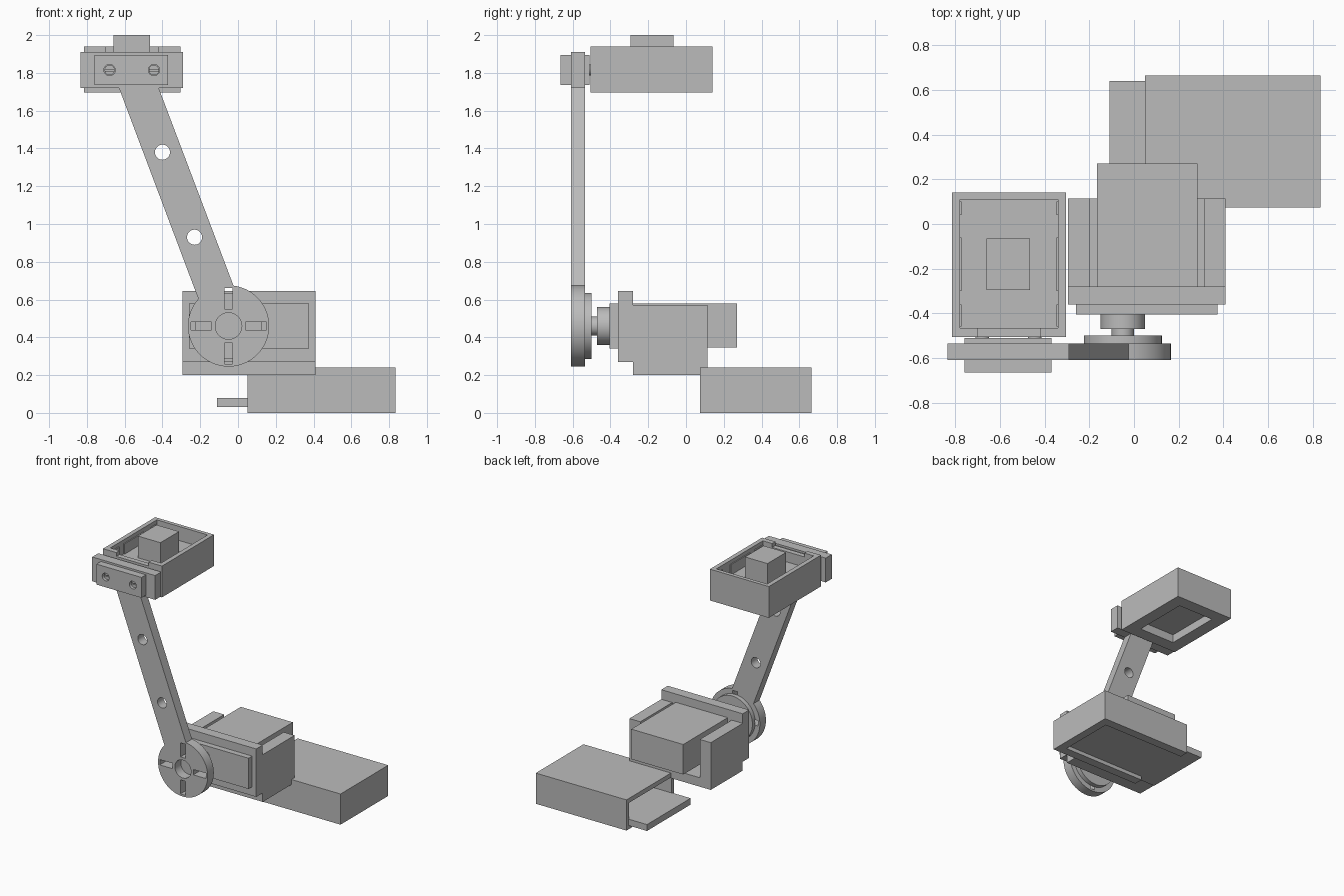
import bpy, bmesh
from math import cos, sin, radians, pi
from mathutils import Matrix

if "Cube" in bpy.data.objects:
    bpy.data.objects.remove(bpy.data.objects["Cube"], do_unlink=True)

grey = bpy.data.materials.new("plain grey")
grey.use_nodes = True
COLOUR = (0.5, 0.5, 0.5, 1)
grey.diffuse_color = COLOUR
grey.node_tree.nodes["Principled BSDF"].inputs["Base Color"].default_value = COLOUR


def finish(bm, name):
    bmesh.ops.recalc_face_normals(bm, faces=bm.faces)
    mesh = bpy.data.meshes.new(name)
    bm.to_mesh(mesh)
    bm.free()
    mesh.materials.append(grey)
    ob = bpy.data.objects.new(name, mesh)
    bpy.context.collection.objects.link(ob)
    return ob


def box(name, xs, ys, zs):
    """Box given by its range on each axis."""
    bm = bmesh.new()
    bmesh.ops.create_cube(bm, size=1)
    spans = (xs, ys, zs)
    for v in bm.verts:
        v.co = [(s[0] + s[1]) / 2 + c * (s[1] - s[0]) for s, c in zip(spans, v.co)]
    return finish(bm, name)


def rod(name, x, z, radius, ys, sides=48):
    """Cylinder lying along y."""
    bm = bmesh.new()
    bmesh.ops.create_cone(bm, cap_ends=True, segments=sides, radius1=radius,
                          radius2=radius, depth=ys[1] - ys[0])
    place = Matrix.Translation((x, (ys[0] + ys[1]) / 2, z)) @ Matrix.Rotation(pi / 2, 4, 'X')
    bmesh.ops.transform(bm, matrix=place, verts=bm.verts)
    return finish(bm, name)


def prism(name, outline, ys):
    """Outline in x and z, extruded along y."""
    bm = bmesh.new()
    face = bm.faces.new([bm.verts.new((x, ys[0], z)) for x, z in outline])
    out = bmesh.ops.extrude_face_region(bm, geom=[face])
    moved = [g for g in out["geom"] if isinstance(g, bmesh.types.BMVert)]
    bmesh.ops.translate(bm, vec=(0, ys[1] - ys[0], 0), verts=moved)
    return finish(bm, name)


def activate(ob):
    bpy.ops.object.select_all(action='DESELECT')
    ob.select_set(True)
    bpy.context.view_layer.objects.active = ob


def cut(ob, *cutters):
    """Subtract the cutters and discard them."""
    activate(ob)
    for c in cutters:
        mod = ob.modifiers.new("cut", 'BOOLEAN')
        mod.operation, mod.solver, mod.object = 'DIFFERENCE', 'EXACT', c
        bpy.ops.object.modifier_apply(modifier=mod.name)
        bpy.data.objects.remove(c, do_unlink=True)


# Swinging arm: hub disc, slanted bar and head plate in one outline
HX, HZ, HR = -0.05, 0.46, 0.215
ARM_Y = (-0.61, -0.535)
CUT_Y = (-0.7, -0.5)
outline = [(HX + HR * cos(radians(a)), HZ + HR * sin(radians(a)))
           for a in range(83, -223, -5)]
outline += [(-0.63, 1.72), (-0.835, 1.72), (-0.835, 1.91),
            (-0.29, 1.91), (-0.29, 1.72), (-0.42, 1.72)]
arm = prism("swing_arm", outline, ARM_Y)
cut(arm, rod("hole", HX, HZ, 0.07, CUT_Y),
    rod("hole", -0.40, 1.38, 0.04, CUT_Y, 32),
    rod("hole", -0.23, 0.93, 0.04, CUT_Y, 32))
for dx, dz in ((1, 0), (-1, 0), (0, 1), (0, -1)):
    cx, cz = HX + 0.145 * dx, HZ + 0.145 * dz
    hx, hz = (0.055, 0.021) if dx else (0.021, 0.055)
    cut(arm, box("slot", (cx - hx, cx + hx), CUT_Y, (cz - hz, cz + hz)))

# Hub stack behind the arm
rod("hub_backing_disc", HX, HZ, 0.175, (-0.535, -0.5))
rod("drive_shaft", HX, HZ, 0.05, (-0.5, -0.465))
rod("shaft_boss", HX, HZ, 0.1, (-0.47, -0.405))

# Motor and its cradle
box("motor_cover", (-0.26, 0.375), (-0.405, -0.36), (0.34, 0.58))
box("motor_flange", (-0.295, 0.41), (-0.36, -0.28), (0.27, 0.645))
box("motor_body", (-0.165, 0.285), (-0.28, 0.27), (0.345, 0.58))
cradle = box("motor_cradle", (-0.295, 0.41), (-0.28, 0.115), (0.2, 0.57))
cut(cradle, box("channel", (-0.2, 0.315), (-0.4, 0.3), (0.27, 0.8)))

# Clamp bars on both sides of the head plate, with sunken screws
SCREWS = (-0.68, -0.445)
clamp = box("front_clamp_bar", (-0.76, -0.37), (-0.665, -0.61), (1.735, 1.895))
box("rear_clamp_bar", (-0.76, -0.37), (-0.535, -0.51), (1.735, 1.895))
for x in SCREWS:
    cut(clamp, rod("hole", x, 1.815, 0.03, (-0.7, -0.625), 32))
    head = rod("clamp_screw", x, 1.815, 0.027, (-0.645, -0.62), 32)
    cut(head, box("groove", (x - 0.04, x + 0.04), (-0.7, -0.635), (1.811, 1.819)))
    rod("screw_spacer", x, 1.815, 0.03, (-0.51, -0.5), 32)

# Head tray: open above, recessed below, notched in front
tray = box("head_tray", (-0.815, -0.305), (-0.505, 0.14), (1.695, 1.94))
cut(tray, box("cavity", (-0.78, -0.34), (-0.465, 0.11), (1.83, 2.1)),
    box("recess", (-0.715, -0.405), (-0.405, 0.04), (1.6, 1.76)),
    box("notch", (-0.7, -0.42), (-0.6, -0.45), (1.91, 2.1)))
box("head_button", (-0.66, -0.465), (-0.295, -0.065), (1.83, 2.0))
for xs in ((-0.785, -0.772), (-0.348, -0.335)):
    for ys in ((-0.3, -0.06), (0.04, 0.1), (-0.46, -0.36)):
        box("tray_rib", xs, ys, (1.83, 1.91))

# Base case: hollow shell open at one end, with a sliding lid underneath
shell = box("base_case", (0.05, 0.835), (0.075, 0.665), (0, 0.24))
cut(shell, box("hollow", (-0.2, 0.8), (0.105, 0.635), (0.03, 0.205)),
    box("window", (-0.2, 0.77), (0.145, 0.595), (-0.1, 0.1)))
box("sliding_lid", (-0.11, 0.79), (0.1, 0.64), (0.03, 0.08))

# Smooth the round parts while keeping edges sharp
for ob in [o for o in bpy.context.scene.objects if o.type == 'MESH']:
    activate(ob)
    bpy.ops.object.shade_smooth_by_angle(angle=radians(30))
